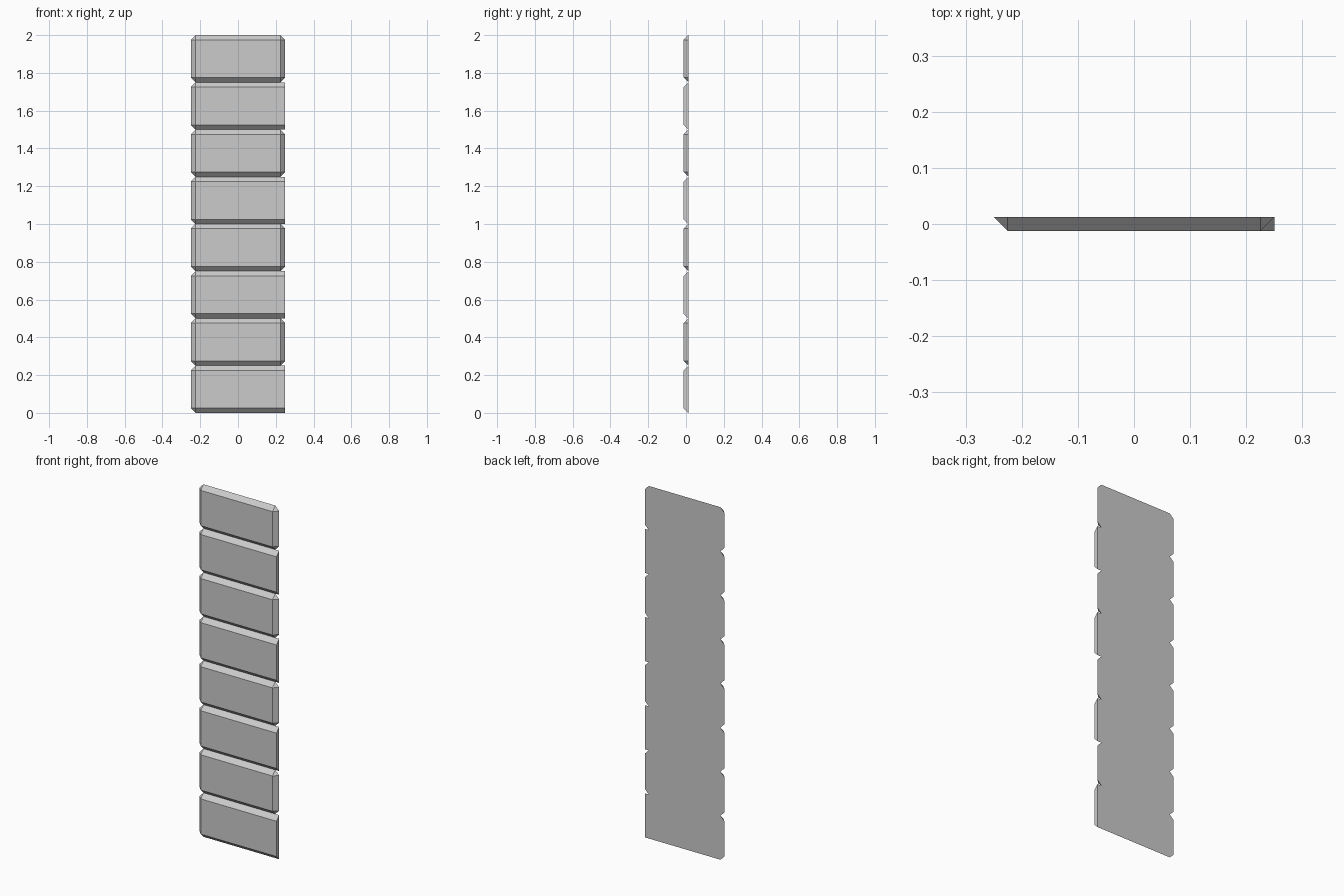
import bpy, bmesh

if "Cube" in bpy.data.objects:
    bpy.data.objects.remove(bpy.data.objects["Cube"])

W, H, D, C = 0.25, 0.25, 0.0125, 0.025   # half width, block height, half depth, chamfer


def block_mesh(name, chamfer_right):
    """Stone block with a flat back, chamfered front edges and clipped corners."""
    bm = bmesh.new()
    points = []
    for side in (-1, 1):
        cut = C if side < 0 or chamfer_right else 0
        for z, inward in ((0, 1), (H, -1)):
            zi = z + inward * C
            points.append((side * (W - cut), -D, zi))      # front face corner
            points.append((side * (W - cut), D, z))        # back corner on top/bottom edge
            if cut:
                points.append((side * W, D, zi))           # back corner on side edge
    for p in points:
        bm.verts.new(p)
    bmesh.ops.convex_hull(bm, input=bm.verts[:])
    # merge the hull triangles into clean flat faces
    bmesh.ops.dissolve_limit(bm, angle_limit=0.01, verts=bm.verts[:], edges=bm.edges[:])
    bmesh.ops.recalc_face_normals(bm, faces=bm.faces[:])
    mesh = bpy.data.meshes.new(name)
    bm.to_mesh(mesh)
    bm.free()
    return mesh


# Two block types alternate up the strip
open_end = block_mesh("open_end_block", False)
closed_end = block_mesh("closed_end_block", True)

for i in range(8):
    mesh = closed_end if i % 2 else open_end
    block = bpy.data.objects.new(f"stone_block_{i + 1}", mesh)
    block.location.z = i * H
    bpy.context.collection.objects.link(block)
